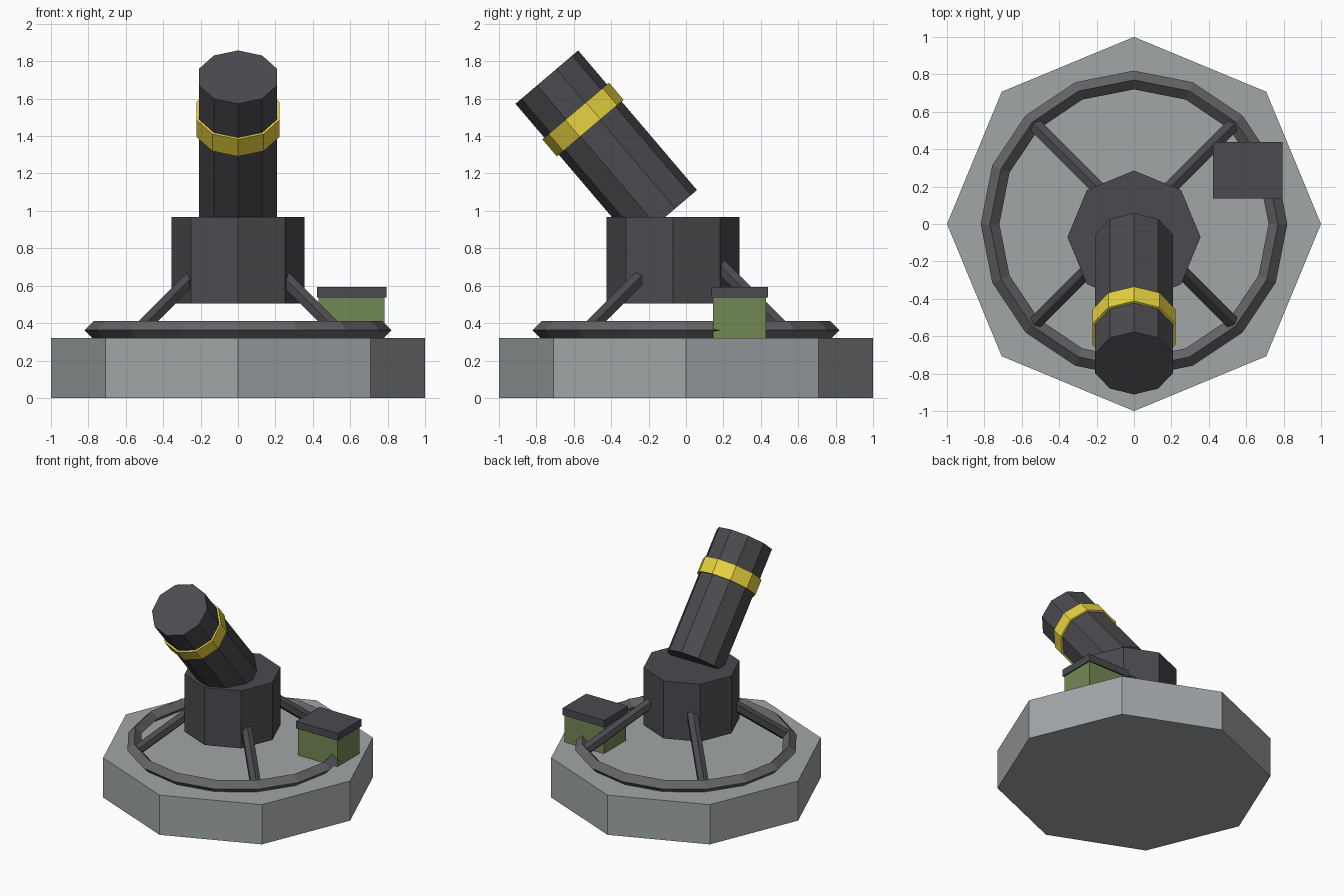
import bpy
from math import radians, sin, cos
from mathutils import Vector

if "Cube" in bpy.data.objects:
    bpy.data.objects.remove(bpy.data.objects["Cube"])


def material(name, rgb):
    m = bpy.data.materials.new(name)
    m.diffuse_color = (*rgb, 1)
    m.use_nodes = True
    m.node_tree.nodes["Principled BSDF"].inputs["Base Color"].default_value = m.diffuse_color
    return m


DARK = material("dark_metal", (0.07, 0.07, 0.08))
STEEL = material("steel", (0.13, 0.13, 0.14))
STONE = material("concrete", (0.36, 0.38, 0.39))
YELLOW = material("yellow_paint", (0.8, 0.65, 0.05))
GREEN = material("green_paint", (0.17, 0.25, 0.09))


def finish(name, mat):
    ob = bpy.context.object
    ob.name = name
    ob.data.materials.append(mat)
    return ob


def prism(name, sides, r, depth, loc, mat, rot=(0, 0, 0)):
    bpy.ops.mesh.primitive_cylinder_add(vertices=sides, radius=r, depth=depth,
                                        location=loc, rotation=rot)
    return finish(name, mat)


def box(name, size, loc, mat):
    bpy.ops.mesh.primitive_cube_add(size=1, location=loc)
    ob = finish(name, mat)
    ob.scale = size
    return ob


# Octagonal plinth and turret pedestal
prism("base", 8, 1.0, 0.32, (0, 0, 0.16), STONE)
prism("pedestal", 8, 0.356, 0.463, (0, -0.07, 0.736), DARK)

# Traverse ring with a diamond section
bpy.ops.mesh.primitive_torus_add(major_segments=16, minor_segments=4,
                                 major_radius=0.77, minor_radius=0.05,
                                 location=(0, 0, 0.362))
finish("traverse_ring", STEEL)

# Four diagonal struts from the ring up into the pedestal
for i, (sx, sy) in enumerate(((1, 1), (-1, 1), (-1, -1), (1, -1))):
    low = Vector((0.52 * sx, 0.52 * sy, 0.37))
    high = Vector((0.14 * sx, 0.14 * sy, 0.75))
    axis = high - low
    prism(f"strut_{i + 1}", 6, 0.043, axis.length, (low + high) / 2, DARK,
          axis.to_track_quat('Z', 'Y').to_euler())

# Barrel tilted toward the front, with its painted band
tilt = radians(40.4)
breech = Vector((0, -0.109, 0.969))
aim = Vector((0, -sin(tilt), cos(tilt)))
prism("barrel", 10, 0.22, 0.98, breech + aim * 0.49, DARK, (tilt, 0, 0))
prism("barrel_band", 10, 0.234, 0.12, breech + aim * 0.682, YELLOW, (tilt, 0, 0))

# Ammunition box and lid
box("ammo_box", (0.353, 0.283, 0.22), (0.608, 0.287, 0.43), GREEN)
box("ammo_box_lid", (0.373, 0.303, 0.057), (0.608, 0.287, 0.566), DARK)
